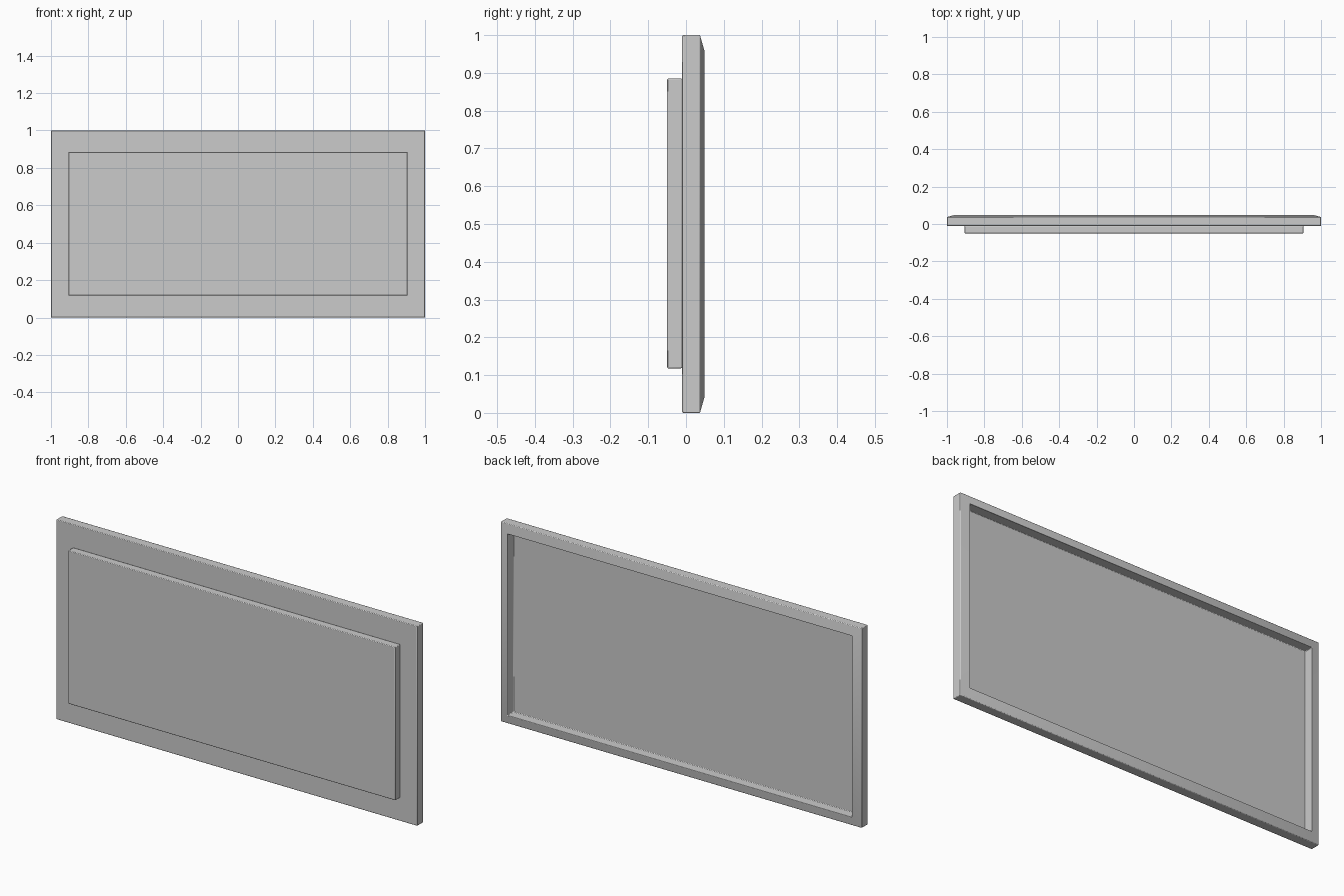
import bpy
import bmesh

if "Cube" in bpy.data.objects:
    bpy.data.objects.remove(bpy.data.objects["Cube"])


def ring_part(name, half_x, z_min, z_max, profile):
    """Rectangular part lofted through (inset, y) rings, capped at both ends."""
    bm = bmesh.new()
    rings = []
    for inset, y in profile:
        x, lo, hi = half_x - inset, z_min + inset, z_max - inset
        corners = [(-x, lo), (x, lo), (x, hi), (-x, hi)]
        rings.append([bm.verts.new((cx, y, cz)) for cx, cz in corners])
    for a, b in zip(rings, rings[1:]):
        for i in range(4):
            j = (i + 1) % 4
            bm.faces.new((a[i], a[j], b[j], b[i]))
    bm.faces.new(rings[0])
    bm.faces.new(rings[-1])
    bmesh.ops.recalc_face_normals(bm, faces=bm.faces[:])
    mesh = bpy.data.meshes.new(name)
    bm.to_mesh(mesh)
    bm.free()
    obj = bpy.data.objects.new(name, mesh)
    bpy.context.collection.objects.link(obj)

    # Fine rounding of the edges
    bevel = obj.modifiers.new("edge_bevel", "BEVEL")
    bevel.width = 0.003
    bevel.segments = 2
    bevel.limit_method = "ANGLE"
    bevel.angle_limit = 0.6
    bpy.ops.object.select_all(action="DESELECT")
    bpy.context.view_layer.objects.active = obj
    obj.select_set(True)
    bpy.ops.object.shade_smooth_by_angle(angle=0.52)
    return obj


# Tray-like backing: flat front, chamfered rear rim, recessed rear floor
ring_part("rear_frame", 1.0, 0.0, 1.0,
          [(0, -0.01), (0, 0.037), (0.046, 0.05), (0.046, 0.002)])

# Raised slab on the front
ring_part("front_panel", 0.906, 0.118, 0.885, [(0, -0.05), (0, -0.01)])
